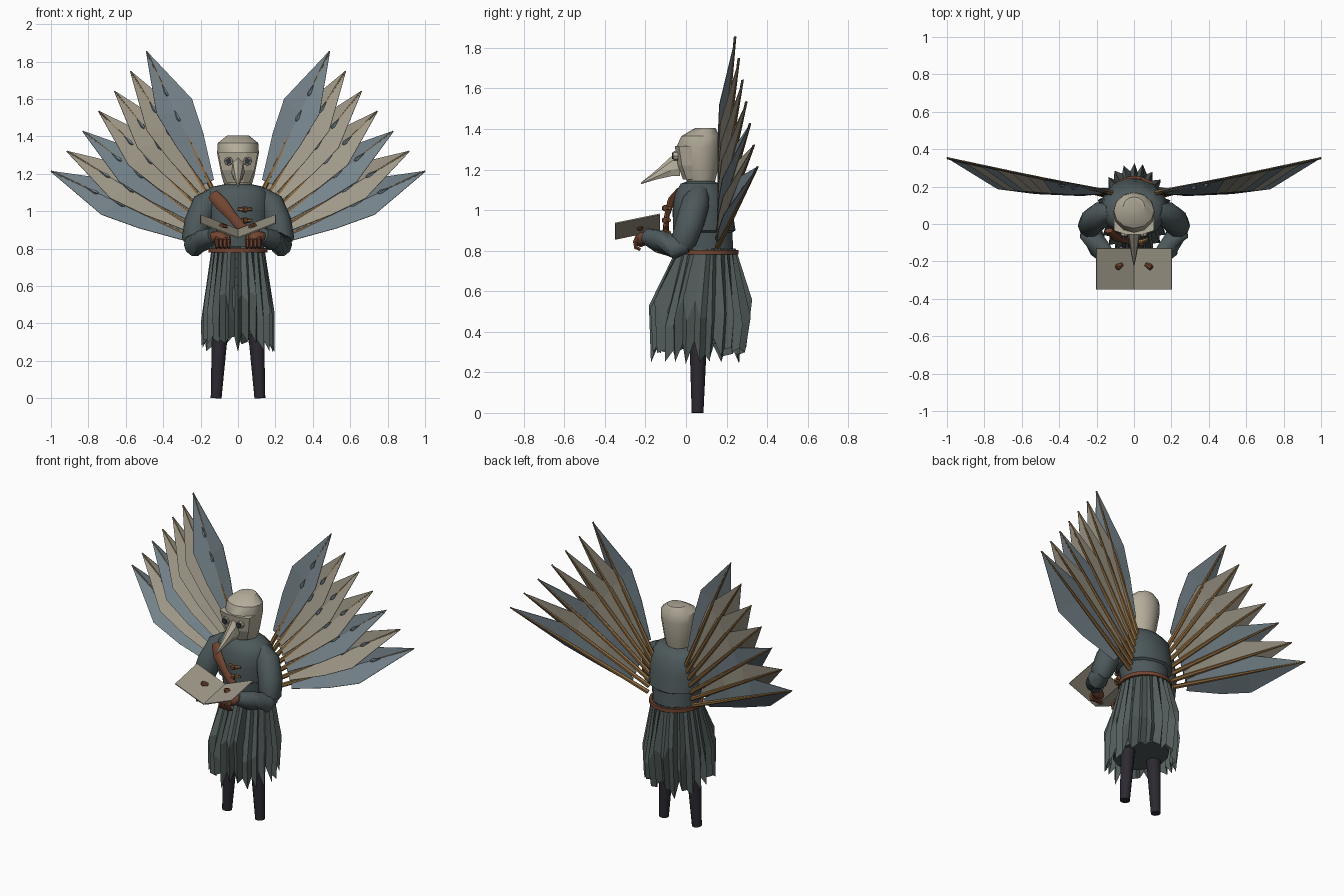
import bpy, bmesh, math, random
from mathutils import Vector as V

random.seed(4)
if "Cube" in bpy.data.objects:
    bpy.data.objects.remove(bpy.data.objects["Cube"])


def material(name, r, g, b):
    m = bpy.data.materials.new(name)
    m.diffuse_color = (r, g, b, 1)
    m.use_nodes = True
    m.node_tree.nodes["Principled BSDF"].inputs["Base Color"].default_value = (r, g, b, 1)
    return m


CLOTH = material("dark cloth", .075, .1, .105)
SKIRT = material("skirt cloth", .085, .11, .105)
LEGGING = material("black leggings", .025, .022, .03)
LEATHER = material("brown leather", .17, .06, .032)
QUILL = material("tan quill", .28, .15, .05)
CREAM = material("cream vane", .35, .32, .25)
SLATE = material("slate vane", .18, .23, .26)
BONE = material("bone mask", .46, .42, .33)
DARK = material("dark glass", .03, .035, .045)


def finish(name, bm, mat, smooth=0):
    bmesh.ops.recalc_face_normals(bm, faces=bm.faces)
    me = bpy.data.meshes.new(name)
    bm.to_mesh(me)
    bm.free()
    me.materials.append(mat)
    ob = bpy.data.objects.new(name, me)
    bpy.context.collection.objects.link(ob)
    if smooth:
        bpy.ops.object.select_all(action='DESELECT')
        ob.select_set(True)
        bpy.context.view_layer.objects.active = ob
        bpy.ops.object.shade_smooth_by_angle(angle=math.radians(smooth))
    return ob


def loft(name, rings, mat, smooth=0, closed=True, caps=True):
    """Skin a list of rings (each a list of points)."""
    bm = bmesh.new()
    rows = [[bm.verts.new(p) for p in ring] for ring in rings]
    n = len(rows[0])
    for a, b in zip(rows, rows[1:]):
        for i in range(n if closed else n - 1):
            j = (i + 1) % n
            bm.faces.new((a[i], a[j], b[j], b[i]))
    if closed and caps:
        bm.faces.new(rows[0])
        bm.faces.new(rows[-1])
    return finish(name, bm, mat, smooth)


def oval(z, rx, ry, cy, n, wobble=0):
    ring = []
    for i in range(n):
        a = math.tau * i / n
        k = 1 + random.uniform(-wobble, wobble)
        ring.append(V((rx * k * math.cos(a), cy + ry * k * math.sin(a), z)))
    return ring


def tube(name, pts, radii, mat, n=8, smooth=40, flat=1):
    """Round bar through points; flat squashes it along its second axis."""
    pts = [V(p) for p in pts]
    rings = []
    for i, (p, r) in enumerate(zip(pts, radii)):
        d = (pts[min(i + 1, len(pts) - 1)] - pts[max(i - 1, 0)]).normalized()
        ref = V((0, 1, 0)) if abs(d.y) < .9 else V((0, 0, 1))
        u = d.cross(ref).normalized()
        w = d.cross(u)
        rings.append([p + u * r * math.cos(math.tau * k / n)
                      + w * r * flat * math.sin(math.tau * k / n) for k in range(n)])
    return loft(name, rings, mat, smooth)


# Torso and cape
loft("torso", [oval(z, rx, ry, cy, 14, .025) for z, rx, ry, cy in (
    (.78, .14, .14, .10), (.89, .15, .14, .09), (.90, .175, .155, .09), (1.0, .185, .15, .08),
    (1.08, .175, .135, .075), (1.13, .14, .10, .07), (1.145, .07, .06, .07))], CLOTH, 45)

# Pleated skirt with a ragged hem, and the dark body under it
FOLDS = 24
rings = [[], [], []]
for i in range(FOLDS * 2):
    a = math.tau * i / (FOLDS * 2) + random.uniform(-.03, .03)
    out = i % 2 == 0
    for ring, (z, rx, ry, cy, dip) in zip(rings, (
            (.81, .14, .145, .10, .97), (.5, .2, .255, .068, .84), (.3, .195, .235, .062, .86))):
        k = 1 if out else dip
        if ring is rings[2]:
            z = random.uniform(.24, .33) if out else random.uniform(.28, .37)
        elif ring is rings[1]:
            z += random.uniform(-.1, .08)
            k *= random.uniform(.95, 1.02)
        ring.append(V((rx * k * math.cos(a), cy + ry * k * math.sin(a), z)))
loft("skirt", rings, SKIRT, 0, caps=False)
loft("skirt_lining", [oval(.34, .15, .18, .065, 14), oval(.5, .16, .2, .068, 14),
                      oval(.8, .12, .12, .1, 14)], CLOTH, 40)

# Belt
loft("belt", [oval(z, r, r, .1, 20) for z, r in
              ((.78, .14), (.78, .158), (.803, .158), (.803, .14))], LEATHER, 40)

# Chest strap and toggles
tube("chest_strap", [(-.135, -.035, 1.09), (-.09, -.075, 1.04), (-.03, -.095, .97), (.03, -.1, .9)],
     [.03, .036, .026, .03], LEATHER, 8, 40, .5)
for z in (1.01, .95, .89):
    tube("toggle", [(0, -.085, z), (.035, -.095, z), (.075, -.08, z)], [.009, .012, .008], QUILL, 6)
    tube("toggle_knot", [(.028, -.105, z), (.048, -.1, z)], [.016, .016], LEATHER, 6)

# Head, mask plate and beak
loft("head", [oval(z, rx, ry, cy, 12) for z, rx, ry, cy in (
    (1.13, .07, .065, .075), (1.19, .088, .085, .07), (1.31, .112, .11, .062),
    (1.365, .108, .095, .072), (1.405, .058, .05, .095))], BONE, 35)
loft("mask_plate", [[V((-w, .03, z)), V((-w, y + .02, z)), V((-w * .45, y, z)),
                     V((w * .45, y, z)), V((w, y + .02, z)), V((w, .03, z))]
                    for z, w, y in ((1.15, .06, -.015), (1.22, .088, -.04), (1.315, .106, -.055))],
     BONE)
loft("beak", [[V((w * x, y, z + h * k)) for x, k in
               ((0, 1), (.8, .5), (1, -.4), (.6, -1), (-.6, -1), (-1, -.4), (-.8, .5))]
              for y, z, w, h in ((-.03, 1.235, .036, .068), (-.075, 1.215, .03, .048),
                                 (-.15, 1.172, .017, .022), (-.222, 1.132, .003, .004))], BONE)

# Open book: two leaves rising from the spine
loft("book", [[V((s * .2, y, z + (.078 if s else 0))) for s in (-1, 0, 1)]
              for y, z in ((-.35, .86), (-.13, .905))], CREAM, 0, closed=False)
book = bpy.data.objects["book"].modifiers.new("thickness", 'SOLIDIFY')
book.thickness = .006


def feather(s, i):
    """One feather: a tan quill with a folded vane whose lower edge leans forward."""
    f = i / 6
    base = V((.11 + .05 * f, .165 - .01 * f, 1.06 - .24 * f))
    tip = V((.49 + .51 * f, .245 + .11 * f, 1.856 - .642 * f))
    along = tip - base
    up = V((-along.z, 0, along.x)).normalized()
    fwd = V((0, -1, 0))
    flip = lambda p: V((s * p.x, p.y, p.z))
    tube("quill", [flip(base), flip(base.lerp(tip, .5)), flip(tip)], [.014, .010, .004], QUILL, 6)
    rows = []
    for t_low, t_mid, t_up, low, high in ((.12, .12, .12, .03, .03), (.4, .36, .4, .075, .085),
                                          (.63, .58, .62, .095, .11), (1, 1, 1, .002, .002)):
        rows.append([flip(base + along * t_low - up * low + fwd * low * (.55 + .45 * f)),
                     flip(base + along * t_mid + fwd * .009),
                     flip(base + along * t_up + up * high + fwd * high * .15)])
    vane = loft("feather_vane", rows, SLATE if i in (0, 4, 6) else CREAM, 0, closed=False)
    thick = vane.modifiers.new("thickness", 'SOLIDIFY')
    thick.thickness = .003
    # Small dark barbs on the front of the vane
    for t in (.53, .7):
        a = base + along * t + fwd * .018
        tube("barb", [flip(a), flip(a + along * .02), flip(a + along * .075)],
             [.006, .011, .001], SLATE, 5, 0)


for s in (-1, 1):
    # Leg, eye
    tube("leg", [(s * .117, .057, 0), (s * .098, .06, .33), (s * .09, .065, .45)],
         [.029, .042, .045], LEGGING, 12)
    tube("eye_ring", [(s * .05, -.04, 1.268), (s * .05, -.062, 1.268)], [.024, .022], BONE, 8, 0)
    tube("eye", [(s * .05, -.04, 1.268), (s * .05, -.07, 1.268)], [.018, .016], DARK, 8, 0)

    # Sleeve: upper arm, then forearm reaching to the book
    tube("upper_sleeve", [(s * .12, .07, 1.09), (s * .175, .05, 1.04), (s * .215, .02, .94),
                          (s * .235, -.01, .85), (s * .232, -.03, .8)],
         [.045, .07, .072, .066, .035], CLOTH, 10, 50)
    tube("forearm_sleeve", [(s * .24, .01, .83), (s * .232, -.05, .82), (s * .185, -.13, .845),
                            (s * .13, -.19, .87)], [.04, .062, .057, .042], CLOTH, 10, 50)

    # Hand under the book, fingers curled and thumb over the page
    tube("palm", [(s * .145, -.175, .868), (s * .115, -.205, .862), (s * .08, -.225, .85),
                  (s * .05, -.225, .845)], [.02, .034, .034, .016], LEATHER, 8, 50)
    for k in range(4):
        x = s * (.05 + .021 * k)
        tube("finger", [(x, -.225, .865), (x, -.253, .845), (x, -.247, .815), (x, -.225, .805)],
             [.010, .012, .011, .008], LEATHER, 6)
    tube("thumb", [(s * .1, -.225, .905), (s * .085, -.23, .921), (s * .06, -.215, .916)],
         [.014, .019, .01], LEATHER, 7)

    # Wing
    for i in range(7):
        feather(s, i)
